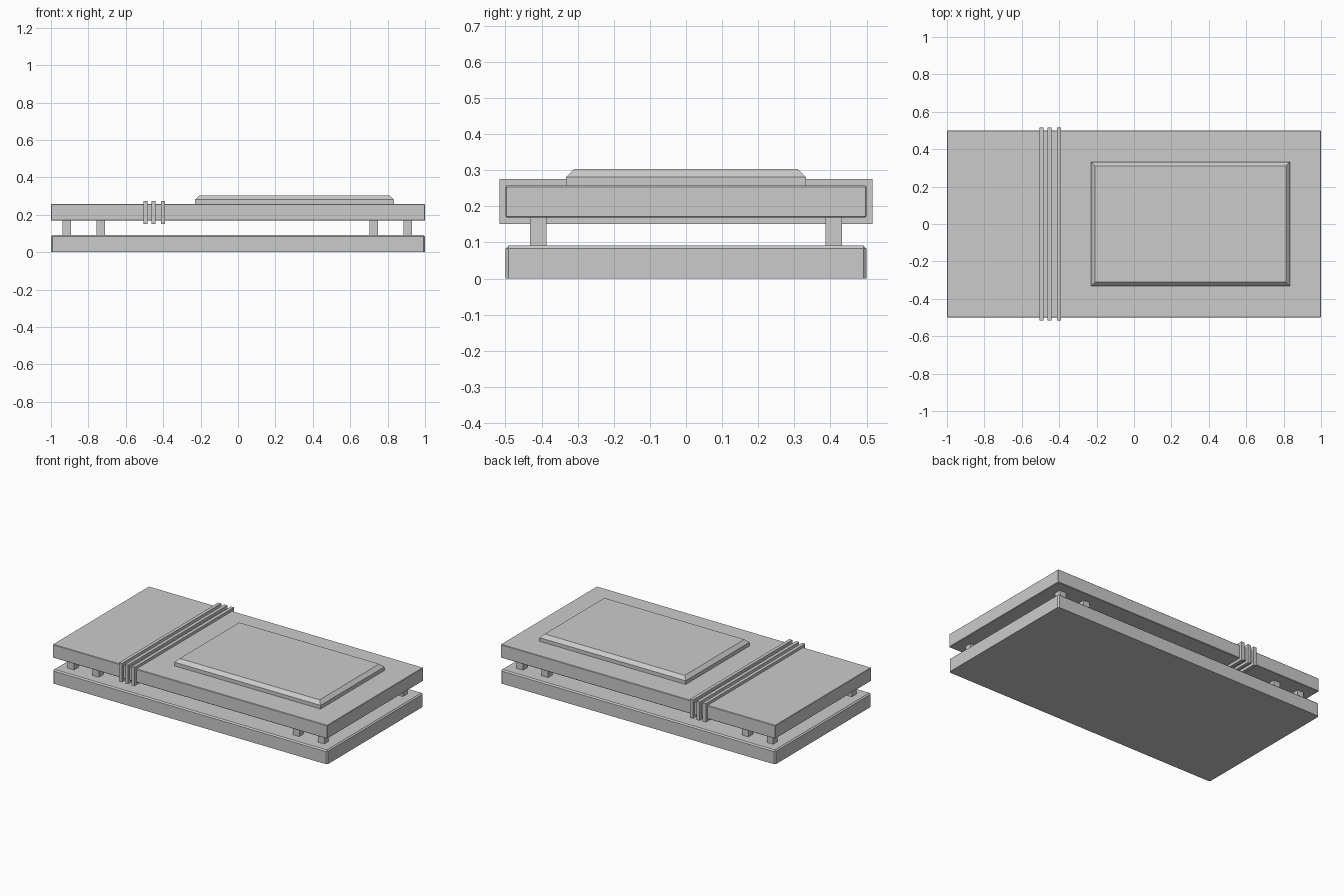
import bpy, bmesh

if "Cube" in bpy.data.objects:
    bpy.data.objects.remove(bpy.data.objects["Cube"])


def box(name, x, y, z, bevel=0.0, pick=None):
    """Box from (min, max) ranges; chamfers the edges accepted by pick."""
    bm = bmesh.new()
    bmesh.ops.create_cube(bm, size=1)
    for v in bm.verts:
        v.co = [r[0] if c < 0 else r[1] for c, r in zip(v.co, (x, y, z))]
    if bevel:
        edges = [e for e in bm.edges if pick is None or pick(e)]
        bmesh.ops.bevel(bm, geom=edges, offset=bevel, offset_type='OFFSET',
                        segments=1, profile=0.5, affect='EDGES')
    mesh = bpy.data.meshes.new(name)
    bm.to_mesh(mesh)
    bm.free()
    obj = bpy.data.objects.new(name, mesh)
    bpy.context.collection.objects.link(obj)
    return obj


def not_bottom(e):
    return max(v.co.z for v in e.verts) > 0.05


def top_only(e):
    return min(v.co.z for v in e.verts) > 0.29


# Lower slab, chamfered everywhere but its underside
box("base_slab", (-1, 1), (-0.5, 0.5), (0, 0.091), 0.008, not_bottom)

# Upper slab with very fine chamfers
box("upper_slab", (-1, 1), (-0.5, 0.5), (0.169, 0.257), 0.003)

# Raised panel with chamfered top rim
box("raised_panel", (-0.23, 0.834), (-0.332, 0.332), (0.25, 0.303), 0.022, top_only)

# Straps wrapped around the upper slab
for i, x in enumerate((-0.495, -0.451, -0.402)):
    box(f"strap_{i + 1}", (x - 0.011, x + 0.011), (-0.517, 0.517), (0.151, 0.275))

# Short posts joining the slabs
for side, y in (("front", -0.409), ("back", 0.409)):
    for i, x in enumerate((-0.915, -0.734, 0.726, 0.908)):
        box(f"{side}_post_{i + 1}", (x - 0.023, x + 0.023),
            (y - 0.023, y + 0.023), (0.085, 0.175))
